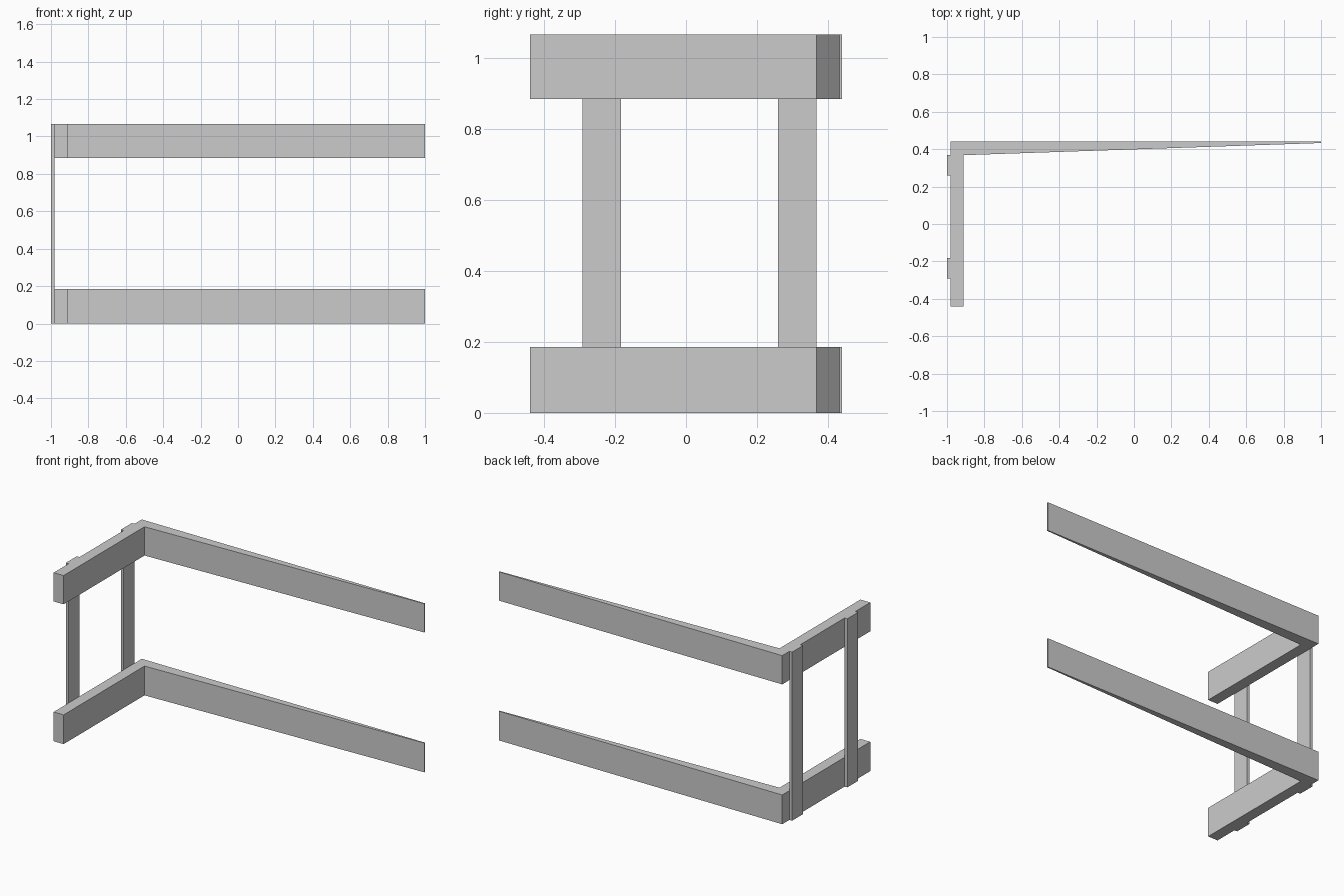
import bpy, bmesh

if "Cube" in bpy.data.objects:
    bpy.data.objects.remove(bpy.data.objects["Cube"])

RAIL_H = 0.185
TOP = 1.066


def extrude_profile(name, points, z0, z1):
    """Solid made by raising a flat outline from z0 to z1."""
    bm = bmesh.new()
    face = bm.faces.new([bm.verts.new((x, y, z0)) for x, y in points])
    ext = bmesh.ops.extrude_face_region(bm, geom=[face], use_keep_orig=True)
    verts = [g for g in ext["geom"] if isinstance(g, bmesh.types.BMVert)]
    bmesh.ops.translate(bm, verts=verts, vec=(0, 0, z1 - z0))
    bmesh.ops.recalc_face_normals(bm, faces=bm.faces)
    mesh = bpy.data.meshes.new(name)
    bm.to_mesh(mesh)
    bm.free()
    obj = bpy.data.objects.new(name, mesh)
    bpy.context.collection.objects.link(obj)
    return obj


# L-shaped rails: short straight arm, long arm tapering to a thin tip
rail = [(-0.981, -0.44), (-0.912, -0.44), (-0.912, 0.368),
        (1.0, 0.433), (1.0, 0.44), (-0.981, 0.44)]
extrude_profile("lower_rail", rail, 0, RAIL_H)
extrude_profile("upper_rail", rail, TOP - RAIL_H + 0.003, TOP)

# Thin upright slats on the outside of the short arms
for name, y0 in (("front_slat", -0.292), ("back_slat", 0.259)):
    y1 = y0 + 0.109
    extrude_profile(name, [(-1, y0), (-0.981, y0), (-0.981, y1), (-1, y1)], 0, TOP)
